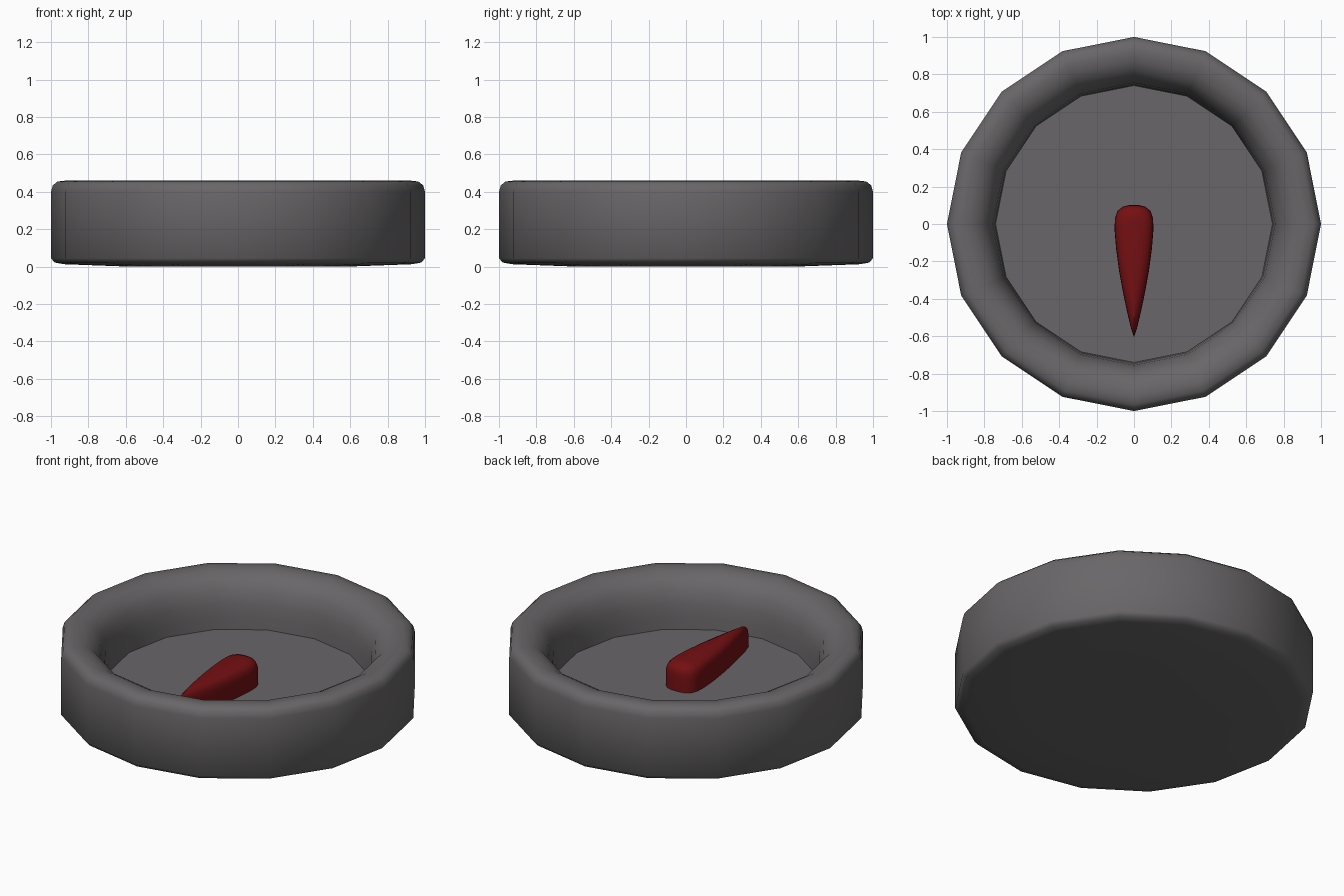
import bpy, bmesh, math

if "Cube" in bpy.data.objects:
    bpy.data.objects.remove(bpy.data.objects["Cube"])


def material(name, rgb):
    m = bpy.data.materials.new(name)
    m.diffuse_color = (*rgb, 1)
    m.use_nodes = True
    m.node_tree.nodes["Principled BSDF"].inputs["Base Color"].default_value = m.diffuse_color
    return m


def loft(name, rings, mat, angle):
    """Skin closed rings of points; cap both ends."""
    bm = bmesh.new()
    rows = [[bm.verts.new(p) for p in ring] for ring in rings]
    n = len(rows[0])
    for a, b in zip(rows, rows[1:]):
        for i in range(n):
            j = (i + 1) % n
            bm.faces.new((a[i], a[j], b[j], b[i]))
    bm.faces.new(rows[0][::-1])
    bm.faces.new(rows[-1])
    bmesh.ops.recalc_face_normals(bm, faces=bm.faces)
    me = bpy.data.meshes.new(name)
    bm.to_mesh(me)
    bm.free()
    me.materials.append(mat)
    ob = bpy.data.objects.new(name, me)
    bpy.context.collection.objects.link(ob)
    bpy.ops.object.select_all(action='DESELECT')
    ob.select_set(True)
    bpy.context.view_layer.objects.active = ob
    bpy.ops.object.shade_smooth_by_angle(angle=math.radians(angle))
    return ob


grey = material("dark grey", (0.14, 0.133, 0.138))
red = material("deep red", (0.175, 0.005, 0.006))

# Sixteen-sided dish: bottom, outer wall, rounded rim, inner wall, floor
SIDES = 16
FLOOR = 0.15
profile = [(0.58, 0.0), (0.93, 0.013), (0.98, 0.022), (1.0, 0.045),
           (1.0, 0.40), (0.99, 0.435), (0.965, 0.455), (0.92, 0.46),
           (0.87, 0.452), (0.82, 0.425), (0.78, 0.375), (0.755, 0.30),
           (0.745, 0.22), (0.74, FLOOR)]
rings = [[(r * math.cos(2 * math.pi * i / SIDES),
           r * math.sin(2 * math.pi * i / SIDES), z) for i in range(SIDES)]
         for r, z in profile]
loft("dish", rings, grey, 42)

# Teardrop pointer: right half of the outline, mirrored, tip to blunt end
half = [(0.018, -0.55), (0.037, -0.47), (0.06, -0.36), (0.08, -0.25),
        (0.096, -0.13), (0.104, -0.03), (0.102, 0.03), (0.088, 0.07),
        (0.06, 0.093), (0.025, 0.101)]
outline = [(0, -0.605)] + half + [(-x, y) for x, y in reversed(half)]
layers = [(1.0, FLOOR - 0.015), (1.0, 0.235), (0.975, 0.262), (0.91, 0.283),
          (0.78, 0.298), (0.5, 0.309), (0.2, 0.312)]
rings = []
for s, z in layers:
    k = 1 - (1 - s) * 0.5     # length shrinks less than width
    rings.append([(x * s, (y + 0.1) * k - 0.1, z) for x, y in outline])
loft("pointer", rings, red, 50)
